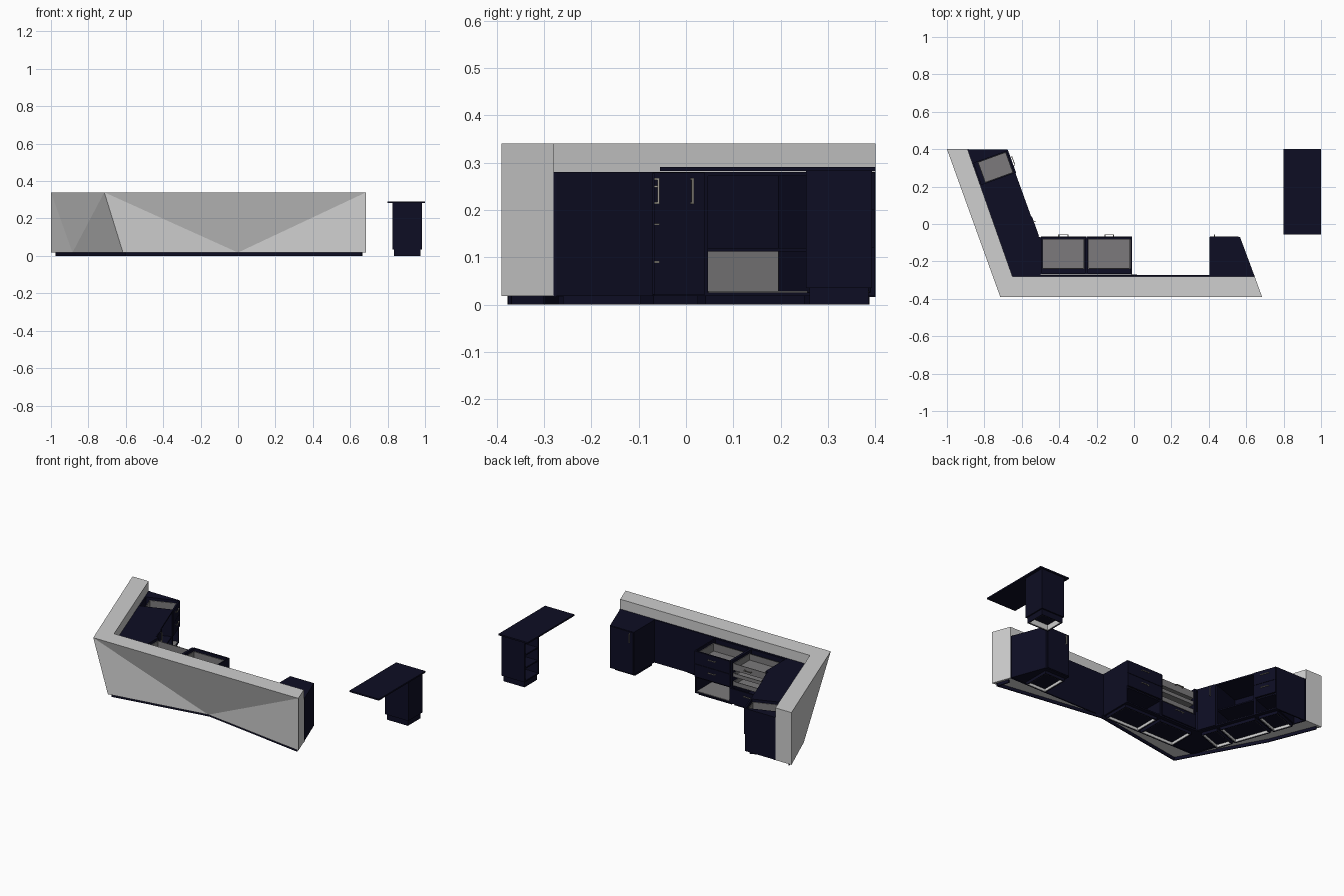
import bpy, bmesh
from mathutils import Matrix, Vector

cube = bpy.data.objects.get("Cube")
if cube:
    bpy.data.objects.remove(cube, do_unlink=True)


def material(name, rgb):
    m = bpy.data.materials.new(name)
    m.use_nodes = True
    m.diffuse_color = (*rgb, 1)
    bsdf = m.node_tree.nodes["Principled BSDF"]
    bsdf.inputs["Base Color"].default_value = (*rgb, 1)
    bsdf.inputs["Roughness"].default_value = 0.6
    return m


NAVY = material("dark navy laminate", (0.004, 0.004, 0.017))
LIGHT = material("light grey cladding", (0.62, 0.62, 0.62))
GREY = material("drawer grey", (0.2, 0.195, 0.2))
METAL = material("handle metal", (0.35, 0.33, 0.28))
ID = Matrix.Identity(4)
T = 0.008   # board thickness
TOP = 0.28  # worktop height


def finish(name, bm, mat):
    bmesh.ops.recalc_face_normals(bm, faces=bm.faces)
    me = bpy.data.meshes.new(name)
    bm.to_mesh(me)
    bm.free()
    me.materials.append(mat)
    ob = bpy.data.objects.new(name, me)
    bpy.context.scene.collection.objects.link(ob)
    return ob


def prism(name, pts, z0, z1, mat, frame=ID):
    bm = bmesh.new()
    rings = [[bm.verts.new(frame @ Vector((x, y, z))) for x, y in pts] for z in (z0, z1)]
    for ring in rings:
        bm.faces.new(ring)
    n = len(pts)
    for i in range(n):
        j = (i + 1) % n
        bm.faces.new((rings[0][i], rings[0][j], rings[1][j], rings[1][i]))
    return finish(name, bm, mat)


def box(name, u, v, z, mat, frame=ID):
    pts = [(u[0], v[0]), (u[1], v[0]), (u[1], v[1]), (u[0], v[1])]
    return prism(name, pts, z[0], z[1], mat, frame)


def wall(name, a, b, t, z, mat):
    a, b = Vector(a), Vector(b)
    d = (b - a).normalized()
    n = Vector((-d.y, d.x)) * t
    prism(name, [a, b, b + n, a + n], z[0], z[1], mat)


def tray(name, u, v, z, mat, frame, floor=True):
    """Open box: four thin sides and, if wanted, a floor."""
    t = 0.004
    box(name + "_side", (u[0], u[0] + t), v, z, mat, frame)
    box(name + "_side", (u[1] - t, u[1]), v, z, mat, frame)
    box(name + "_end", u, (v[0], v[0] + t), z, mat, frame)
    box(name + "_end", u, (v[1] - t, v[1]), z, mat, frame)
    if floor:
        box(name + "_floor", u, v, (z[0], z[0] + t), mat, frame)


def handle(u, z, frame, vertical=False, length=0.05):
    r, out = 0.002, 0.012
    h = length / 2
    if vertical:
        box("handle_bar", (u - r, u + r), (-out - r, -out + r), (z - h, z + h), METAL, frame)
    else:
        box("handle_bar", (u - h, u + h), (-out - r, -out + r), (z - r, z + r), METAL, frame)
    for s in (-h + r, h - r):
        du, dz = (0, s) if vertical else (s, 0)
        box("handle_post", (u + du - r, u + du + r), (-out, 0), (z + dz - r, z + dz + r), METAL, frame)


def plinth(u, v, frame, z1=0.02):
    tray("cabinet_plinth", u, v, (0, z1), NAVY, frame, False)
    inner = [(u[0] + 0.004, u[1] - 0.004), (v[0] + 0.004, v[1] - 0.004)]
    tray("plinth_lining", inner[0], inner[1], (0.002, z1), LIGHT, frame, False)


def cabinet(u0, u1, depth, frame, cells, open_top=False, z0=0.018, z1=TOP):
    """Carcass whose front is at v = 0, with cells of (low, high, kind)."""
    for a in (u0, u1 - T):
        box("cabinet_side", (a, a + T), (0.002, depth), (z0, z1), NAVY, frame)
    box("cabinet_back", (u0, u1), (depth - T, depth), (z0, z1), NAVY, frame)
    box("cabinet_floor", (u0, u1), (0.002, depth), (z0, z0 + T), NAVY, frame)
    if not open_top:
        box("cabinet_top", (u0, u1), (0, depth), (z1 - T, z1), NAVY, frame)
    inner = (u0 + T + 0.002, u1 - T - 0.002)
    mid = (u0 + u1) / 2
    for lo, hi, kind in cells:
        if kind in ("drawer", "panel", "door"):
            box(kind + "_front", (u0 + 0.002, u1 - 0.002), (-0.004, 0.006), (lo + 0.001, hi - 0.001), NAVY, frame)
        if kind in ("drawer", "tray"):
            tray("drawer_box", inner, (0.01, depth - 0.03), (lo + 0.012, hi - 0.016), GREY, frame)
        if kind == "drawer":
            handle(mid, (lo + hi) / 2 + 0.01, frame)
        if kind == "door":
            handle(u0 + 0.085 if hi > 0.2 else mid, 0.24 if hi > 0.2 else 0.09, frame, hi > 0.2, 0.055)
        if kind == "niche":
            box("niche_shelf", (u0 + T, u1 - T), (0.006, depth), (hi - T, hi), NAVY, frame)
            box("niche_lining", inner, (depth - T - 0.004, depth - T), (lo, hi - T), GREY, frame)
            box("niche_base", inner, (0.006, depth - T), (lo, lo + 0.003), GREY, frame)
        if kind == "shelf":
            box("shelf", (u0 + T, u1 - T), (0.006, depth), (hi - T, hi), NAVY, frame)


def frame_at(origin, u_dir):
    u = Vector((*u_dir, 0)).normalized()
    v = Vector((-u.y, u.x, 0))
    m = Matrix((u, v, (0, 0, 1))).transposed().to_4x4()
    m.translation = (*origin, 0)
    return m


# Faceted counter cladding
A, B, C = (-1, 0.4), (-0.715, -0.39), (0.685, -0.39)
Ci, Bi, Ai = (0.645, -0.28), (-0.65, -0.28), (-0.89, 0.4)
K, B2, M = (-0.885, 0.115), (-0.615, -0.39), (0, -0.29)
bm = bmesh.new()
hi = [bm.verts.new((*p, 0.34)) for p in (A, B, C, Ci, Bi, Ai)]
lo = [bm.verts.new((*p, 0.018)) for p in (A, K, B2, M, C, Ci, Bi, Ai)]
a, b, c, ci, bi, ai = hi
la, k, b2, m, lc, lci, lbi, lai = lo
for f in ((a, b, bi, ai), (b, c, ci, bi),                       # top
          (a, la, k), (a, k, b), (b, k, b2),                    # wing facets
          (b, b2, m), (b, m, c), (c, m, lc),                    # front facets
          (c, lc, lci, ci), (a, ai, lai, la),                   # ends
          (ci, lci, lbi, bi), (bi, lbi, lai, ai),               # inside
          (la, lai, lbi, k), (k, lbi, b2), (b2, lbi, m), (m, lbi, lci), (m, lci, lc)):
    bm.faces.new(f)
finish("counter_cladding", bm, LIGHT)

# Recessed base strip under the cladding
base = [(-0.975, 0.385), (-0.865, 0.11), (-0.6, -0.375), (0, -0.275), (0.665, -0.375), (0.64, -0.3)]
for p, q in zip(base, base[1:]):
    wall("base_strip", p, q, 0.006, (0, 0.019), NAVY)

# Dark back panels behind the desk
wall("back_panel", (-0.65, -0.281), (0.645, -0.281), 0.008, (0.016, TOP), NAVY)
wall("wing_back_panel", (-0.89, 0.398), (-0.65, -0.281), 0.008, (0.016, TOP), NAVY)

# Long run of drawer cabinets
run = frame_at((-0.01, -0.07), (-1, 0))
cabinet(0, 0.245, 0.2, run,
        [(0.026, 0.12, "niche"), (0.12, 0.2, "drawer"), (0.2, TOP, "drawer")], True)
cabinet(0.245, 0.49, 0.2, run,
        [(0.026, 0.115, "door"), (0.115, 0.17, "tray"), (0.17, 0.22, "tray"), (0.21, TOP, "tray")], True)
handle(0.367, 0.25, run)

# Corner filler between run and wing
prism("corner_worktop", [(-0.5, -0.07), (-0.5, -0.28), (-0.65, -0.28), (-0.72, -0.08), (-0.51, -0.07)],
      TOP - T, TOP, NAVY)
prism("corner_floor", [(-0.5, -0.07), (-0.5, -0.28), (-0.65, -0.28), (-0.72, -0.08), (-0.51, -0.07)],
      0.018, 0.026, NAVY)

# Angled wing
wing = frame_at((-0.51, -0.07), (-0.17, 0.47))
cabinet(0.0, 0.117, 0.2, wing, [(0.02, TOP, "door")])
cabinet(0.117, 0.36, 0.2, wing, [(0.026, 0.12, "niche")])
cabinet(0.36, 0.498, 0.2, wing,
        [(0.026, 0.12, "niche"), (0.12, 0.2, "drawer"), (0.2, TOP, "drawer")], True)
prism("wing_end_panel", [(-0.68, 0.398), (-0.68, 0.39), (-0.885, 0.39), (-0.888, 0.398)], 0.018, TOP, NAVY)
prism("wing_end_top", [(-0.68, 0.398), (-0.88, 0.325), (-0.888, 0.398)], TOP - T, TOP, NAVY)

# Right-hand cupboard with a slanted end
prism("end_cupboard", [(0.405, -0.28), (0.645, -0.28), (0.567, -0.07), (0.405, -0.07)], 0.018, TOP, NAVY)
end = frame_at((0.56, -0.07), (-1, 0))
box("end_cupboard_door", (0.002, 0.153), (-0.004, 0), (0.022, TOP - 0.002), NAVY, end)
handle(0.13, 0.24, end, True, 0.055)

# Plinth frames beneath the cabinets
for fr, spans in ((run, ((0.01, 0.235), (0.255, 0.48))),
                  (wing, ((0.01, 0.11), (0.127, 0.35), (0.37, 0.49))),
                  (end, ((0.01, 0.145),))):
    for span in spans:
        plinth(span, (0.025, 0.19), fr)

# Separate side table with a shelf pedestal
box("table_top", (0.8, 1.0), (-0.055, 0.4), (0.282, 0.291), NAVY)
pedestal = frame_at((0.825, 0.393), (0, -1))
cabinet(0, 0.14, 0.16, pedestal, [(0.04, 0.12, "shelf"), (0.12, 0.2, "shelf")], z0=0.035, z1=0.283)
plinth((0.008, 0.132), (0.008, 0.152), pedestal, 0.036)
